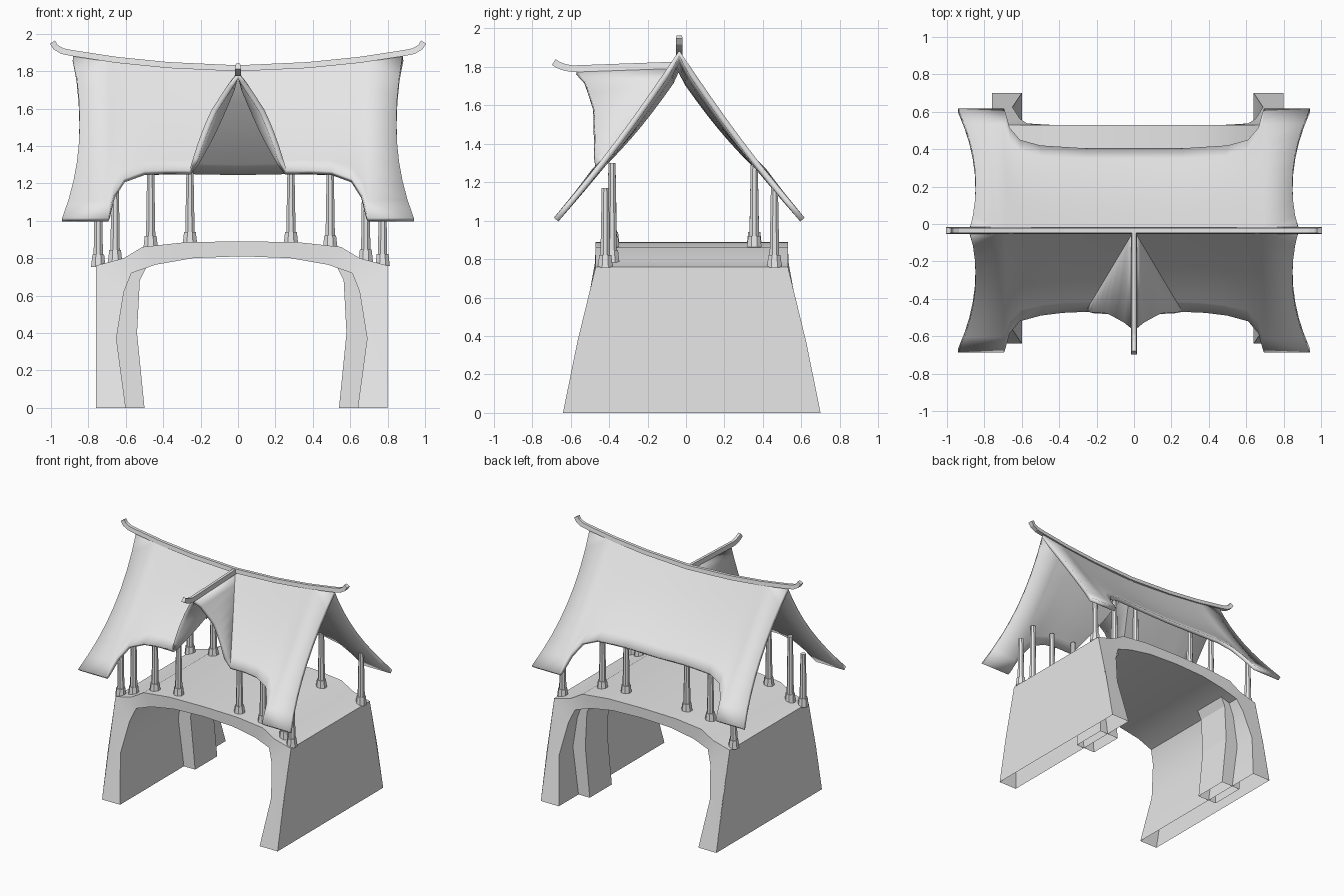
import bpy, bmesh, math
from mathutils import Vector

if "Cube" in bpy.data.objects:
    bpy.data.objects.remove(bpy.data.objects["Cube"])

stone = bpy.data.materials.new("plain grey")
stone.diffuse_color = (0.8, 0.8, 0.8, 1)
stone.use_nodes = True
stone.node_tree.nodes["Principled BSDF"].inputs["Base Color"].default_value = stone.diffuse_color


def make(name, bm, smooth=None):
    me = bpy.data.meshes.new(name)
    bm.to_mesh(me)
    bm.free()
    me.materials.append(stone)
    ob = bpy.data.objects.new(name, me)
    bpy.context.collection.objects.link(ob)
    if smooth:
        bpy.ops.object.select_all(action='DESELECT')
        ob.select_set(True)
        bpy.context.view_layer.objects.active = ob
        bpy.ops.object.shade_smooth_by_angle(angle=math.radians(smooth))
    return ob


def lerp(pts, t):
    """Piecewise linear lookup in a list of (t, value)."""
    for (a, p), (b, q) in zip(pts, pts[1:]):
        if t <= b:
            return p + (q - p) * (t - a) / (b - a)
    return pts[-1][1]


# ---- bridge base: arch section extruded along y, legs flaring downwards
BX, BY = 0.02, 0.03
DECK = [(0, .89), (.3, .885), (.53, .86), (.63, .80), (.78, .76)]
SOFFIT = [(0, .81), (.26, .80), (.46, .765), (.59, .72), (.63, .62), (.67, .37), (.62, 0)]
FLARE = [(0, .67), (.25, .625), (.75, .50), (1, .50)]

bm = bmesh.new()
half = SOFFIT + [(.78, 0), (.78, .37)] + DECK[::-1]
for sx in (1, -1):
    ring = [[bm.verts.new((BX + sx * x, BY + sy * lerp(FLARE, z), z)) for x, z in half] for sy in (-1, 1)]
    n = len(half)
    k = len(SOFFIT)
    for i in range(n - 1):
        if i != k - 1:  # feet stay open
            bm.faces.new((ring[0][i], ring[0][i + 1], ring[1][i + 1], ring[1][i]))
    for r in ring:
        bm.faces.new(r[4:9] + [r[9]])                 # leg end
        bm.faces.new([r[4], r[9], r[10], r[3]])
        bm.faces.new([r[3], r[10], r[11], r[2]])
        bm.faces.new([r[2], r[11], r[12], r[1]])
        bm.faces.new([r[1], r[12], r[13], r[0]])
bmesh.ops.remove_doubles(bm, verts=bm.verts, dist=1e-4)
bmesh.ops.recalc_face_normals(bm, faces=bm.faces)
make("arched_bridge_base", bm, 25)

# ---- pilasters on the inside of the legs
for sx, side in ((-1, "left"), (1, "right")):
    bm = bmesh.new()
    rings = []
    for x, z in ((.52, 0), (.56, .4), (.545, .68), (.50, .77)):
        rings.append([bm.verts.new((BX + sx * a, y, z)) for a, y in ((.69, .17), (x, .17), (x, .45), (.69, .45))])
    for a, b in zip(rings, rings[1:]):
        for i in range(4):
            j = (i + 1) % 4
            bm.faces.new((a[i], a[j], b[j], b[i]))
    bmesh.ops.recalc_face_normals(bm, faces=bm.faces)
    make(side + "_pilaster", bm)


# ---- columns with flared footings
def column(name, x, y, top):
    z = lerp(DECK, abs(x - BX)) - .01
    bm = bmesh.new()
    prev = None
    for r, h in ((.042, z), (.034, z + .065), (.027, z + .065), (.02, top)):
        ring = [bm.verts.new((x + r * math.cos(a), y + r * math.sin(a), h))
                for a in [math.pi / 8 + i * math.pi / 4 for i in range(8)]]
        if prev:
            for i in range(8):
                j = (i + 1) % 8
                bm.faces.new((prev[i], prev[j], ring[j], ring[i]))
        prev = ring
    bm.faces.new(prev)
    make(name, bm)


for s in (-1, 1):
    for i, x in enumerate((.27, .48, .67, .76)):
        outer = i == 3
        column("front_column", .013 + s * x, -.42 if outer else -.385, 1.17 if outer else 1.30)
        if i != 2:
            column("back_column", .013 + s * x, .46 if outer else .355, 1.17 if outer else 1.29)

# ---- roof: sweeping sheets with notched eaves and a front dormer
RY = -.035
ROWS = 8


def ridge_z(x):
    return 1.80 + .085 * (abs(x) / .88) ** 1.5


def slope_point(st, v, sy):
    xt, xb, yb, zb = st
    x = .88 - .18 * v + .24 * v * v if xb > .9 else xt + (xb - xt) * v
    zr = ridge_z(xt)
    z = zr + (zb - zr) * v - .03 * math.sin(math.pi * v)
    return Vector((x, RY + sy * yb * v, z))


# eave stations: x at ridge, x at eave, distance from ridge, eave height
TAIL = [(.4, .5, .455, 1.265), (.57, .61, .485, 1.225), (.64, .665, .55, 1.14),
        (.68, .69, .64, 1.03), (.69, .695, .652, 1.015), (.88, .94, .652, 1.015)]
FRONT = [(0, .26, .435, 1.27), (.2, .38, .44, 1.27)] + TAIL
BACK = [(0, 0, .44, 1.265), (.2, .26, .44, 1.27)] + TAIL

bm = bmesh.new()


def sheet(cols):
    vs = [[bm.verts.new(p) for p in c] for c in cols]
    for a, b in zip(vs, vs[1:]):
        for i in range(len(a) - 1):
            if (a[i].co - b[i].co).length < 1e-5:
                bm.faces.new((a[i], a[i + 1], b[i + 1]))
            elif (a[i + 1].co - b[i + 1].co).length < 1e-5:
                bm.faces.new((a[i], a[i + 1], b[i]))
            else:
                bm.faces.new((a[i], a[i + 1], b[i + 1], b[i]))


T = [i / ROWS for i in range(ROWS + 1)]
for stations, sy in ((FRONT, -1), (BACK, 1)):
    sheet([[slope_point(s, v, sy) for v in T] for s in stations])
# dormer cheek: ruled between the valley and the curved gable edge
GX = [(0, 0), (.1, .045), (.4, .15), (.7, .21), (1, .26)]
GY = [(0, -.57), (.13, -.525), (.4, -.475), (1, -.47)]
GZ = [(0, 1.79), (.13, 1.725), (.4, 1.58), (.7, 1.43), (1, 1.27)]
valley = [slope_point(FRONT[0], v, -1) for v in T]
gable = [Vector((lerp(GX, v), lerp(GY, v), lerp(GZ, v))) for v in T]
gable[-1] = valley[-1].copy()
sheet([valley, gable])
bmesh.ops.remove_doubles(bm, verts=bm.verts, dist=1e-4)
bm.normal_update()
bmesh.ops.reverse_faces(bm, faces=[f for f in bm.faces if f.normal.z < 0])
roof = make("swept_roof", bm, 30)
m = roof.modifiers.new("mirror", 'MIRROR')
m.use_clip = True
m = roof.modifiers.new("thickness", 'SOLIDIFY')
m.thickness = .03
m.offset = -1


# ---- ridge beams with upturned tips
def beam(name, path, place, w, h):
    bm = bmesh.new()
    prev = None
    for i, p in enumerate(path):
        d = (Vector(path[min(i + 1, len(path) - 1)]) - Vector(path[max(i - 1, 0)])).normalized()
        n = Vector((-d.y, d.x)) * h / 2
        p = Vector(p)
        ring = [bm.verts.new(place(q.x, q.y, o)) for q, o in ((p + n, -w * .7), (p + n, w * .7), (p - n, w), (p - n, -w))]
        if prev:
            for k in range(4):
                j = (k + 1) % 4
                bm.faces.new((prev[k], prev[j], ring[j], ring[k]))
        else:
            bm.faces.new(ring)
        prev = ring
    bm.faces.new(prev)
    bmesh.ops.recalc_face_normals(bm, faces=bm.faces)
    make(name, bm)


side = [(0, 1.815), (.37, 1.832), (.65, 1.86), (.88, 1.895), (.94, 1.907), (.975, 1.928), (.992, 1.955)]
beam("main_ridge", [(-x, z) for x, z in side[:0:-1]] + side, lambda a, z, o: (a, RY + o, z), .018, .032)
beam("dormer_ridge", [(.03, 1.81), (.5, 1.793), (.59, 1.79), (.63, 1.797), (.665, 1.81), (.688, 1.825)],
     lambda a, z, o: (o, -a, z), .016, .035)
